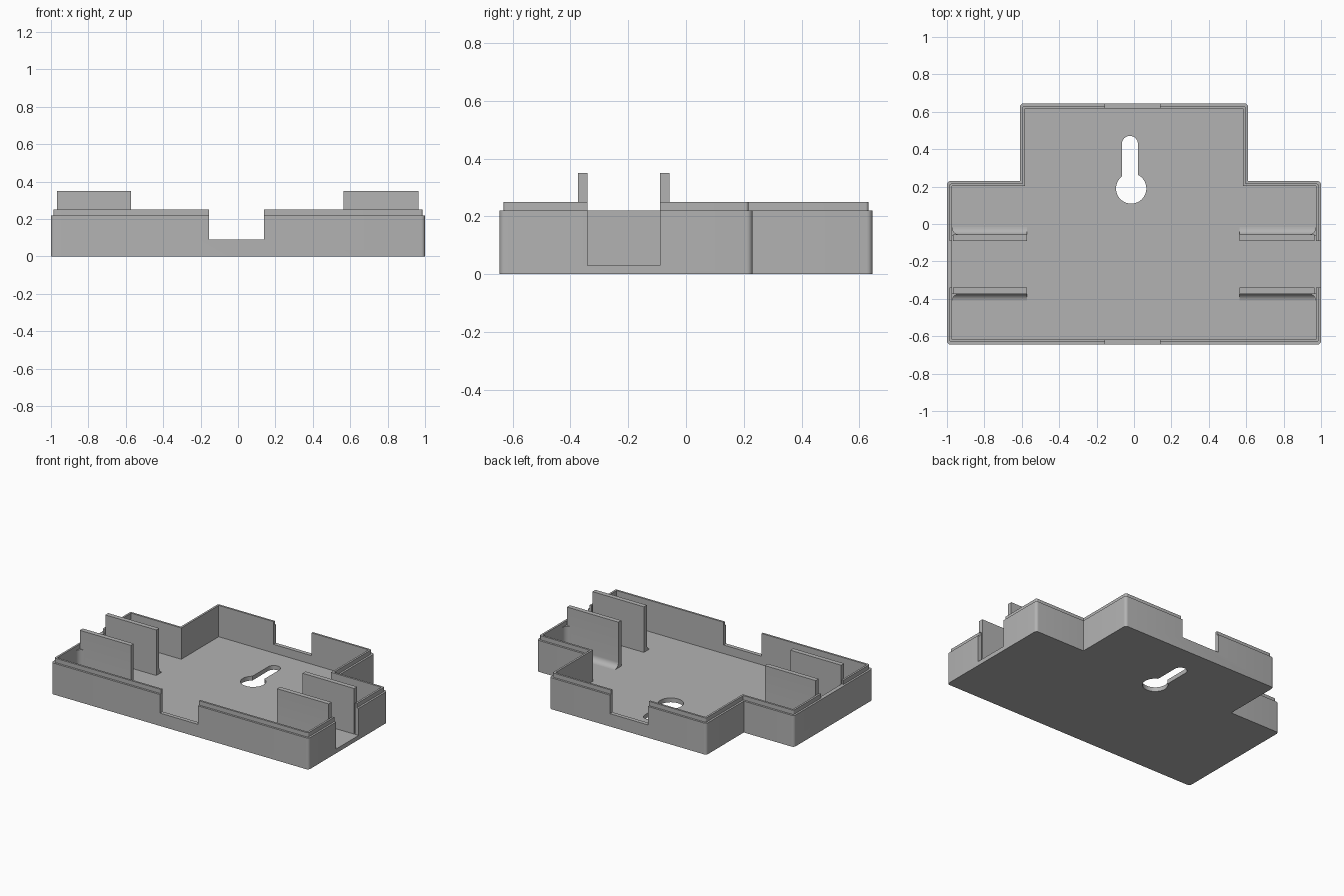
import bpy, bmesh, math
from mathutils import Vector

cube = bpy.data.objects.get("Cube")
if cube:
    bpy.data.objects.remove(cube, do_unlink=True)

grey = bpy.data.materials.new("plain grey")
grey.use_nodes = True
colour = (0.45, 0.45, 0.45, 1)
grey.diffuse_color = colour
grey.node_tree.nodes["Principled BSDF"].inputs["Base Color"].default_value = colour


def prism(name, points, start, end, axis="z"):
    """Extrude an outline: xy points along z, or yz points along x."""
    place = (lambda a, b, c: (a, b, c)) if axis == "z" else (lambda a, b, c: (c, a, b))
    bm = bmesh.new()
    face = bm.faces.new([bm.verts.new(place(a, b, start)) for a, b in points])
    top = bmesh.ops.extrude_face_region(bm, geom=[face])["geom"]
    shift = Vector(place(0, 0, end - start))
    bmesh.ops.translate(bm, vec=shift, verts=[g for g in top if isinstance(g, bmesh.types.BMVert)])
    bmesh.ops.recalc_face_normals(bm, faces=bm.faces)
    mesh = bpy.data.meshes.new(name)
    bm.to_mesh(mesh)
    bm.free()
    mesh.materials.append(grey)
    obj = bpy.data.objects.new(name, mesh)
    bpy.context.collection.objects.link(obj)
    return obj


def box(name, x0, x1, y0, y1, z0, z1):
    return prism(name, [(x0, y0), (x1, y0), (x1, y1), (x0, y1)], z0, z1)


def combine(obj, tool, operation):
    """Apply a boolean and discard the tool."""
    mod = obj.modifiers.new("boolean", "BOOLEAN")
    mod.object, mod.operation, mod.solver = tool, operation, "EXACT"
    bpy.context.view_layer.update()
    graph = bpy.context.evaluated_depsgraph_get()
    mesh = bpy.data.meshes.new_from_object(obj.evaluated_get(graph))
    obj.modifiers.clear()
    obj.data = mesh
    bpy.data.objects.remove(tool, do_unlink=True)


def arc(cx, cy, r, a0, a1, steps):
    angles = [math.radians(a0 + (a1 - a0) * i / steps) for i in range(steps + 1)]
    return [(cx + r * math.cos(a), cy + r * math.sin(a)) for a in angles]


def outline(d, r=0):
    """Stepped tray outline inset by d, convex corners rounded by r."""
    w, n, front, step, back = 1 - d, 0.61 - d, -0.645 + d, 0.23 - d, 0.645 - d
    corners = [(-w, front, 180), (w, front, 270), (w, step, 0), (n, step, None),
               (n, back, 0), (-n, back, 90), (-n, step, None), (-w, step, 90)]
    pts = []
    for x, y, a in corners:
        if a is None or r == 0:
            pts.append((x, y))
        else:
            sx = 1 if x > 0 else -1
            sy = -1 if y == front else 1
            pts += arc(x - sx * r, y - sy * r, r, a, a + 90, 6)
    return pts


# Tray: outer shell, raised lip, hollow inside
tray = prism("tray", outline(0, 0.02), 0, 0.22)
combine(tray, prism("lip", outline(0.014, 0.01), 0.1, 0.25), "UNION")
combine(tray, prism("cavity", outline(0.028), 0.03, 0.5), "DIFFERENCE")

# Cable notches front and back, opening on the left, lip gap on the right
combine(tray, box("notch", -0.155, 0.14, -0.8, 0.8, 0.09, 0.5), "DIFFERENCE")
combine(tray, box("side_opening", 0.9, 1.2, -0.34, -0.09, 0.03, 0.5), "DIFFERENCE")
combine(tray, box("lip_gap", -1.2, -0.9, -0.34, -0.09, 0.22, 0.5), "DIFFERENCE")

# Keyhole for hanging
combine(tray, prism("key_round", arc(-0.015, 0.19, 0.081, 0, 354, 59), -0.1, 0.1), "DIFFERENCE")
slot = arc(-0.022, 0.428, 0.043, 0, 180, 24) + [(-0.065, 0.19), (0.021, 0.19)]
combine(tray, prism("key_slot", slot, -0.1, 0.1), "DIFFERENCE")

# Upright guide plates with a rounded foot and a rounded inner wall corner
r = 0.04
parts = [tray]
for side, x_in, x_out in (("left", 0.565, 0.965), ("right", -0.572, -0.968)):
    sx = 1 if x_out > 0 else -1
    for place, inner, outer, sy in (("back", -0.09, -0.057, 1), ("front", -0.34, -0.373, -1)):
        profile = [(inner, 0.02), (inner, 0.35), (outer, 0.35)]
        profile += [(outer + sy * (r - a), 0.03 + r - b) for a, b in arc(0, 0, r, 0, 90, 8)]
        profile += [(outer + sy * r, 0.02)]
        parts.append(prism(f"{side}_{place}_plate", profile, x_in, x_out, "x"))
        wall = sx * 0.975
        fillet = [(wall, outer - sy * 0.005)]
        fillet += [(sx * (0.972 - r + a), outer + sy * (r - b)) for a, b in arc(0, 0, r, 0, 90, 8)]
        parts.append(prism(f"{side}_{place}_corner_fillet", fillet, 0.025, 0.22))

# Smooth the rounded parts, keep edges sharp
bpy.ops.object.select_all(action="DESELECT")
for obj in parts:
    obj.select_set(True)
bpy.context.view_layer.objects.active = tray
bpy.ops.object.shade_smooth_by_angle(angle=math.radians(30))
